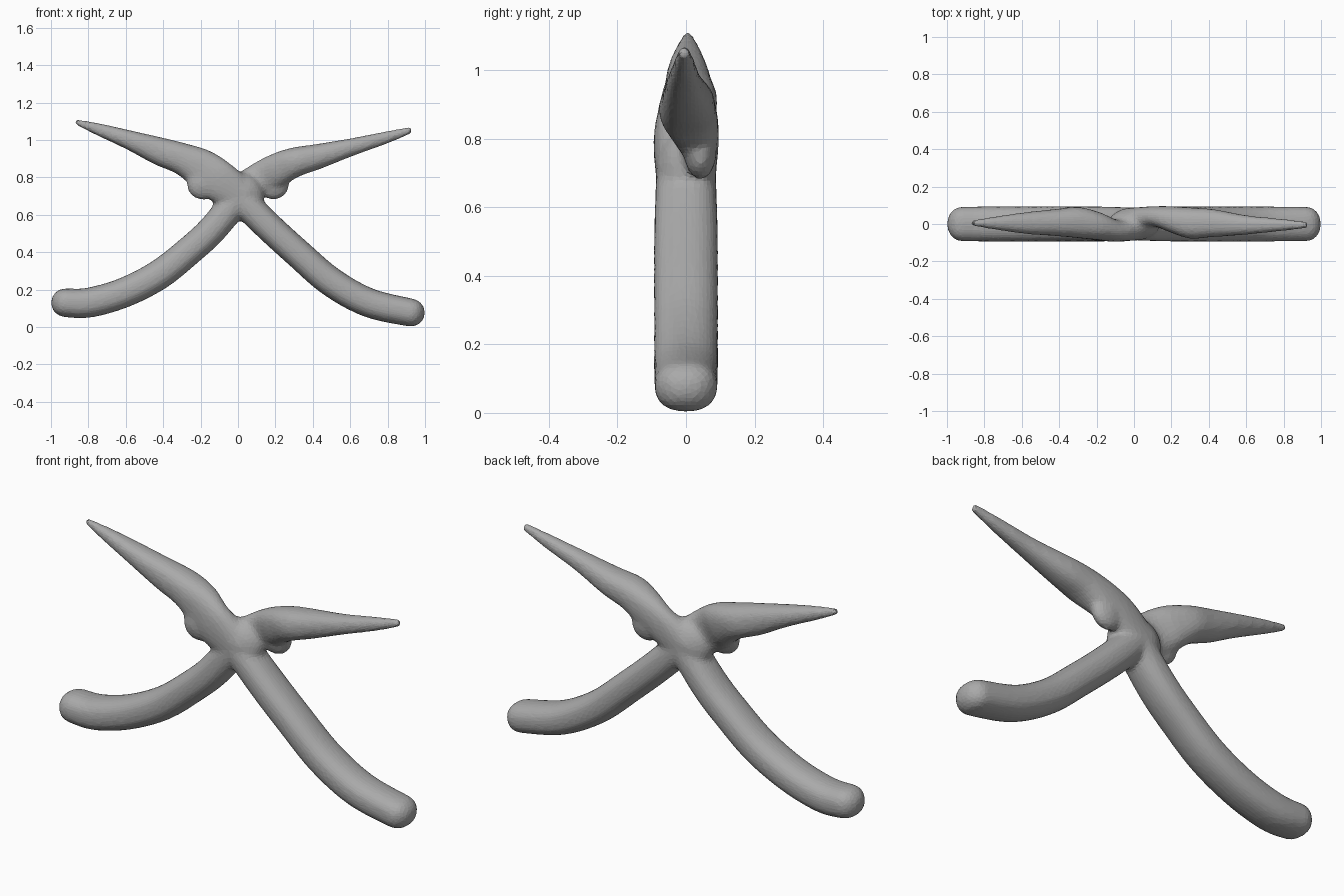
import bpy, bmesh, math
from mathutils import Vector

old = bpy.data.objects.get("Cube")
if old:
    bpy.data.objects.remove(old, do_unlink=True)

grey = bpy.data.materials.new("plain grey")
grey.use_nodes = True
grey.diffuse_color = (0.4, 0.4, 0.4, 1)
grey.node_tree.nodes["Principled BSDF"].inputs["Base Color"].default_value = (0.4, 0.4, 0.4, 1)

SIDES, STEPS = 28, 8


def spline(a, b, c, d, t):
    """Catmull-Rom blend of section values."""
    return [0.5 * (2*q + (r-p)*t + (2*p-5*q+4*r-s)*t*t + (3*q-p-3*r+s)*t**3)
            for p, q, r, s in zip(a, b, c, d)]


def sweep(bm, sections):
    """Tube through sections (x, z, y offset, half width, half depth), with a round far end."""
    padded = [sections[0]] + sections + [sections[-1]]
    samples = [spline(*padded[i:i+4], k / STEPS)
               for i in range(len(sections) - 1) for k in range(STEPS)]
    samples.append(list(sections[-1]))
    points = [Vector((s[0], s[2], s[1])) for s in samples]
    last = samples[-1]
    outward = (points[-1] - points[-2]).normalized()
    for k in range(1, 7):
        angle = k * math.pi / 13
        samples.append([0, 0, 0, last[3] * math.cos(angle), last[4] * math.cos(angle)])
        points.append(points[len(points) - k] + outward * last[3] * math.sin(angle))
    rings = []
    for i, (p, s) in enumerate(zip(points, samples)):
        along = points[min(i + 1, len(points) - 1)] - points[max(i - 1, 0)]
        across = Vector((-along.z, 0, along.x)).normalized()
        ring = []
        for j in range(SIDES):
            a = 2 * math.pi * j / SIDES
            u, v = [math.copysign(abs(f) ** 0.85, f) for f in (math.cos(a), math.sin(a))]
            ring.append(bm.verts.new(p + across * u * s[3] + Vector((0, v * s[4], 0))))
        rings.append(ring)
    for r, q in zip(rings, rings[1:]):
        for j in range(SIDES):
            k = (j + 1) % SIDES
            bm.faces.new((r[j], r[k], q[k], q[j]))
    bm.faces.new(rings[0][::-1])
    bm.faces.new(rings[-1])


def ball(bm, centre, radii):
    made = bmesh.ops.create_uvsphere(bm, u_segments=24, v_segments=14, radius=1)["verts"]
    for v in made:
        v.co = Vector([c + r * n for c, r, n in zip(centre, radii, v.co)])


bm = bmesh.new()

# Thick round-ended legs
sweep(bm, [(0.04, 0.74, 0, .08, .085), (-.13, .53, 0, .078, .093), (-.27, .40, 0, .078, .094),
           (-.43, .275, 0, .08, .094), (-.62, .18, 0, .08, .094), (-.80, .13, 0, .08, .094),
           (-.923, .13, 0, .077, .092)])
sweep(bm, [(-.04, 0.74, 0, .08, .085), (.15, .55, 0, .078, .093), (.325, .39, 0, .078, .094),
           (.50, .24, 0, .079, .094), (.70, .13, 0, .078, .094), (.925, .077, 0, .075, .092)])

# Tapered arms, lapped to opposite faces at the joint
sweep(bm, [(.03, .68, 0, .10, .085), (-.10, .78, -.035, .11, .06), (-.20, .85, -.01, .105, .075),
           (-.30, .90, .008, .085, .083), (-.42, .94, .008, .075, .072), (-.58, 1.0, .005, .052, .058),
           (-.74, 1.055, .005, .034, .036), (-.86, 1.095, .005, .017, .017)])
sweep(bm, [(-.03, .68, 0, .10, .085), (.10, .78, .04, .09, .055), (.20, .835, .025, .09, .07),
           (.30, .88, .005, .08, .083), (.42, .91, .005, .068, .075), (.60, .96, -.005, .048, .052),
           (.78, 1.01, -.005, .034, .034), (.915, 1.05, -.005, .02, .02)])

# Hub and elbow knobs
ball(bm, (0, 0, .70), (.14, .088, .13))
for side in (-1, 1):
    ball(bm, (side * .19, side * .042, .765), (.085, .048, .085))

mesh = bpy.data.meshes.new("crossed_stand")
bm.normal_update()
bm.to_mesh(mesh)
bm.free()
stand = bpy.data.objects.new("crossed_stand", mesh)
bpy.context.collection.objects.link(stand)
mesh.materials.append(grey)

# Fuse the limbs, soften the joints and thin the mesh
fuse = stand.modifiers.new("fuse", 'REMESH')
fuse.mode = 'VOXEL'
fuse.voxel_size = 0.011
soften = stand.modifiers.new("soften", 'SMOOTH')
soften.factor = 0.5
soften.iterations = 14
thin = stand.modifiers.new("thin", 'DECIMATE')
thin.ratio = 0.22
